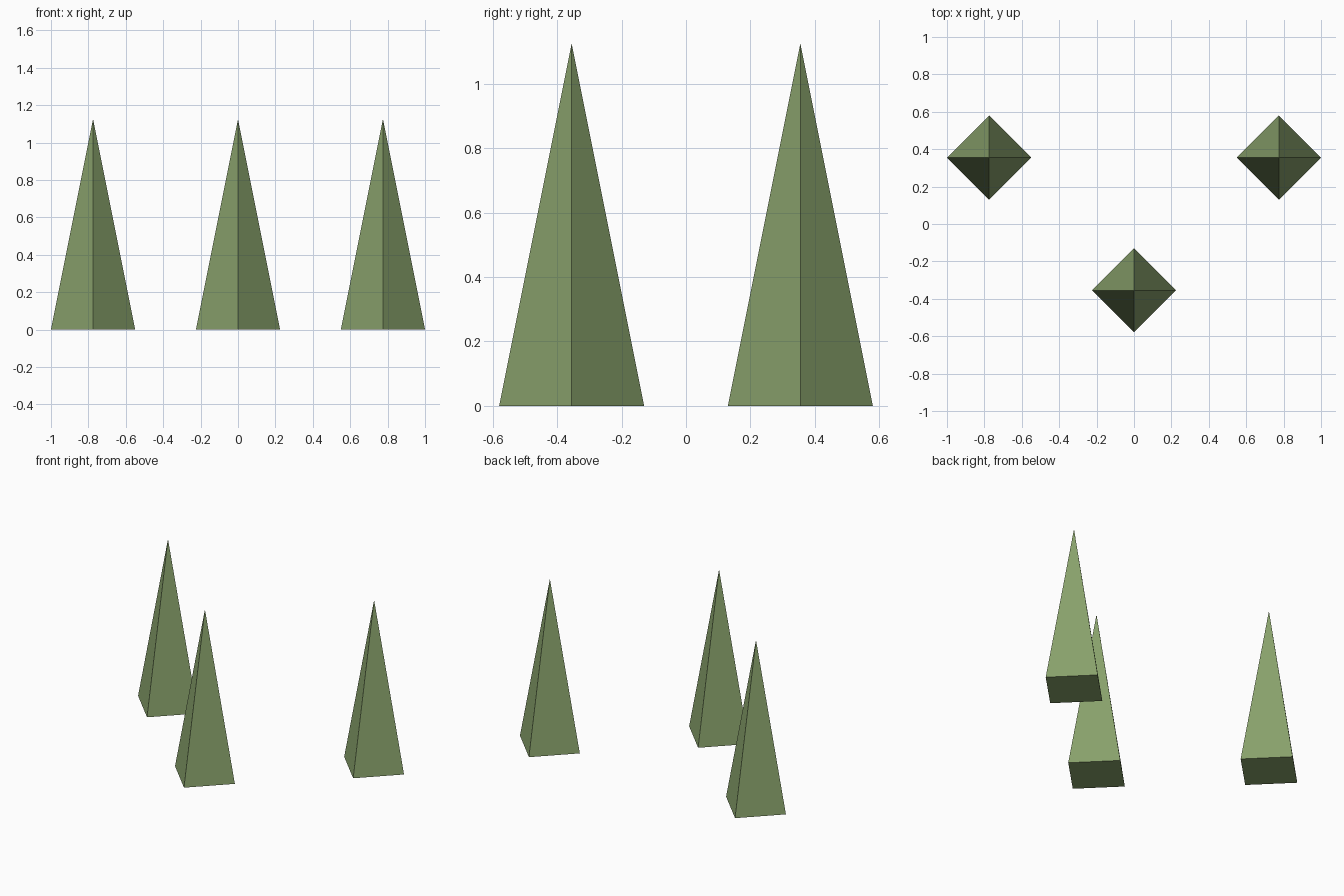
import bpy

if "Cube" in bpy.data.objects:
    bpy.data.objects.remove(bpy.data.objects["Cube"])

RADIUS = 0.225
HEIGHT = 1.125

green = bpy.data.materials.new("leaf_green")
green.diffuse_color = (0.25, 0.36, 0.15, 1.0)
green.use_nodes = True
green.node_tree.nodes["Principled BSDF"].inputs["Base Color"].default_value = green.diffuse_color


def spike(name, x, y):
    """Four-sided spike with its corners on the x and y axes, standing on z = 0."""
    bpy.ops.mesh.primitive_cone_add(
        vertices=4, radius1=RADIUS, radius2=0, depth=HEIGHT,
        end_fill_type='NGON', location=(x, y, HEIGHT / 2))
    obj = bpy.context.object
    obj.name = name
    obj.data.materials.append(green)
    return obj


# Two spikes at the back, one in front
spike("back_left_spike", -0.775, 0.355)
spike("back_right_spike", 0.775, 0.355)
spike("front_spike", 0.0, -0.355)
